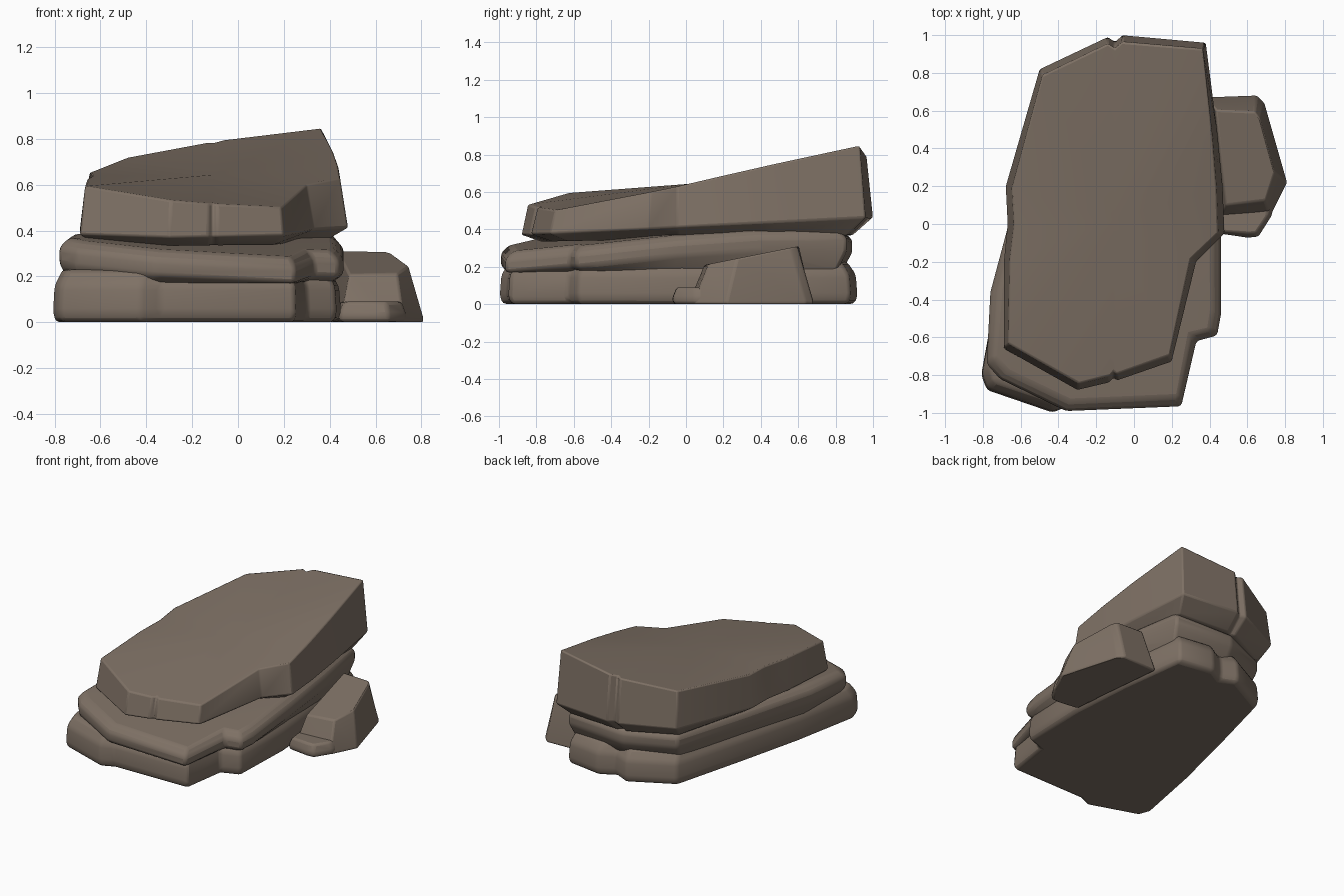
import bpy, bmesh, math
from mathutils import Vector

if "Cube" in bpy.data.objects:
    bpy.data.objects.remove(bpy.data.objects["Cube"], do_unlink=True)

STONE = (0.21, 0.165, 0.13, 1)
stone = bpy.data.materials.new("warm grey stone")
stone.use_nodes = True
stone.diffuse_color = STONE
bsdf = stone.node_tree.nodes["Principled BSDF"]
bsdf.inputs["Base Color"].default_value = STONE
bsdf.inputs["Roughness"].default_value = 0.9


def slab(name, outline, levels, bevel):
    """Stack rings of an outline; each level is (inset, height rule)."""
    pts = [Vector(p) for p in outline]
    centre = sum(pts, Vector((0, 0))) / len(pts)
    bm = bmesh.new()
    rings = []
    for inset, height in levels:
        ring = []
        for p in pts:
            q = p - (p - centre).normalized() * inset
            ring.append(bm.verts.new((q.x, q.y, height(q.x, q.y))))
        rings.append(ring)
    n = len(pts)
    for low, high in zip(rings, rings[1:]):
        for i in range(n):
            j = (i + 1) % n
            bm.faces.new((low[i], low[j], high[j], high[i]))
    # Fan caps keep the warped top and bottom well behaved
    for ring, (_, height) in ((rings[0], levels[0]), (rings[-1], levels[-1])):
        mid = bm.verts.new((centre.x, centre.y, height(centre.x, centre.y)))
        for i in range(n):
            bm.faces.new((ring[i], ring[(i + 1) % n], mid))
    bmesh.ops.recalc_face_normals(bm, faces=bm.faces)
    mesh = bpy.data.meshes.new(name)
    bm.to_mesh(mesh)
    bm.free()
    mesh.materials.append(stone)
    obj = bpy.data.objects.new(name, mesh)
    bpy.context.collection.objects.link(obj)
    mod = obj.modifiers.new("worn edges", "BEVEL")
    mod.width = bevel
    mod.segments = 2
    mod.limit_method = "ANGLE"
    mod.angle_limit = math.radians(22)
    bpy.ops.object.select_all(action="DESELECT")
    obj.select_set(True)
    bpy.context.view_layer.objects.active = obj
    bpy.ops.object.shade_smooth_by_angle(angle=math.radians(35))
    return obj


def flat(z):
    return lambda x, y: z


# Base layer
slab("base_layer",
     [(-.81, -.8), (-.78, -.88), (-.43, -1), (-.34, -.96), (.25, -.95),
      (.3, -.63), (.43, -.58), (.45, -.1), (.41, .4), (.34, .88),
      (.08, .92), (-.03, .86), (-.14, .91), (-.45, .75), (-.6, .2),
      (-.72, -.3)],
     [(.02, flat(0)), (0, flat(.04)), (.01, flat(.16)), (.06, flat(.23))], .02)


# Middle layer, dipping towards the front
def middle_top(x, y):
    return min(.40 + .11 * y - .06 * x, .385 + .03 * max(0, x))


slab("middle_layer",
     [(-.76, -.36), (-.78, -.74), (-.71, -.82), (-.36, -.99), (.25, -.965),
      (.33, -.62), (.44, -.59), (.46, -.48), (.46, -.05), (.43, .4),
      (.35, .86), (-.1, .89), (-.45, .74), (-.61, .2)],
     [(.06, flat(.17)), (0, lambda x, y: middle_top(x, y) - .11),
      (0, lambda x, y: middle_top(x, y) - .04), (.05, middle_top)], .018)


# Top slab, rising and twisting towards the back
def cap_top(x, y):
    return .64 + .17 * y + .145 * x * y


slab("top_slab",
     [(-.69, -.66), (-.3, -.88), (-.13, -.84), (-.11, -.815), (-.09, -.83),
      (.2, -.73), (.33, -.2), (.48, -.05), (.47, .2), (.44, .5),
      (.38, .96), (-.06, 1), (-.1, .965), (-.14, .99), (-.5, .82),
      (-.68, .2), (-.67, 0), (-.69, -.2)],
     [(.11, lambda x, y: .35 + .02 * y),
      (0, lambda x, y: .415 + .05 * y), (.035, cap_top)], .022)

# Boulder leaning on the right-hand flank, with a low toe
slab("side_boulder",
     [(.38, .67), (.65, .68), (.69, .64), (.81, .22), (.72, .04), (.45, .02)],
     [(0, flat(0)), (0, flat(.02)),
      (.085, lambda x, y: .2 + .2 * (y - .05))], .02)
slab("boulder_toe",
     [(.42, .15), (.74, .15), (.735, .05), (.66, -.07), (.6, -.075), (.44, -.05)],
     [(.01, flat(0)), (0, flat(.03)), (.025, flat(.09))], .015)
